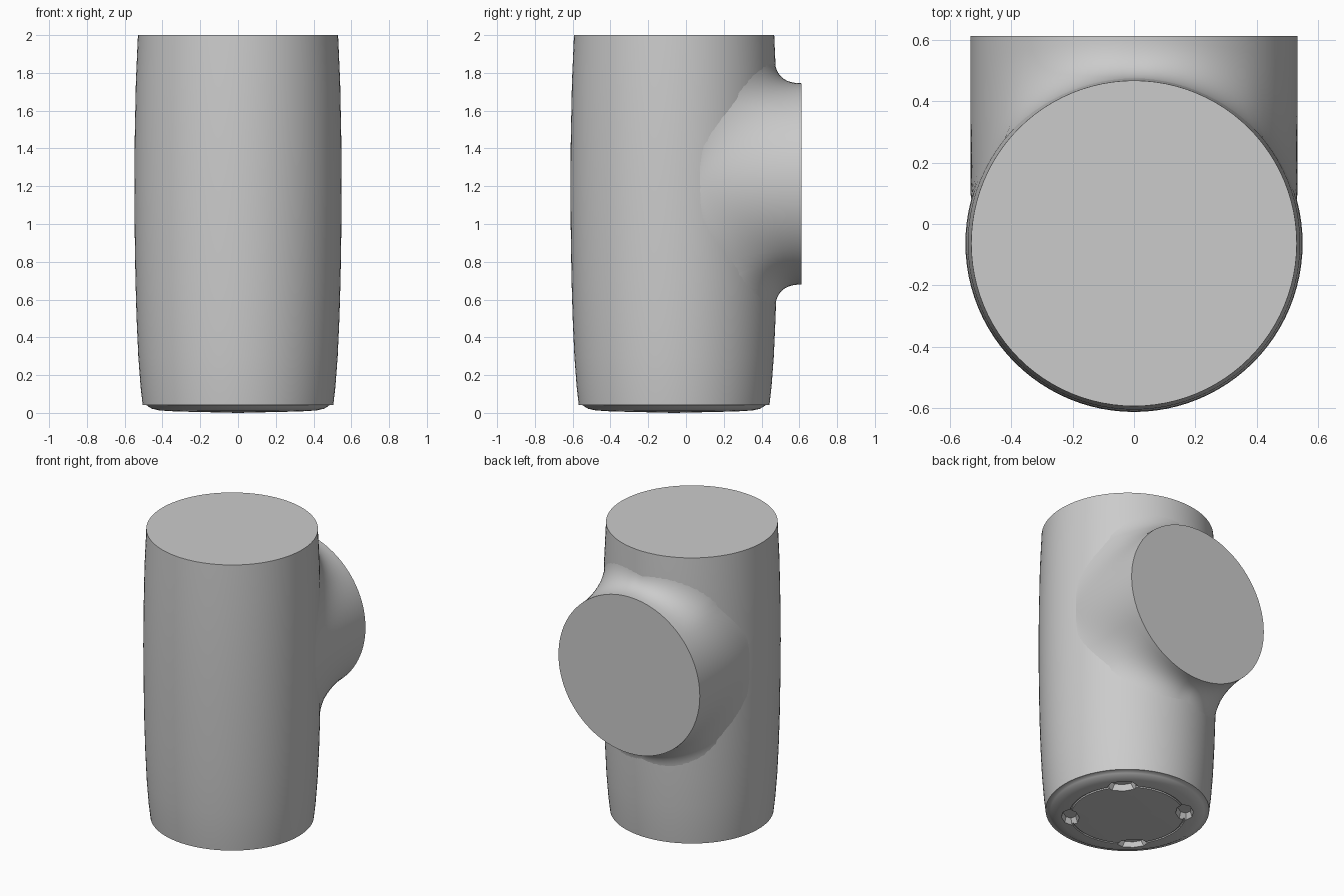
import bpy, bmesh
from math import sin, cos, pi, sqrt, radians

if "Cube" in bpy.data.objects:
    bpy.data.objects.remove(bpy.data.objects["Cube"])

CY = -0.063            # y of the upright axis
YF = 0.612             # plane of the side opening
ZC, RB = 1.2125, 0.5325  # side branch centre height and radius
SIDES = [(0.505, 0.043), (0.516, 0.14), (0.528, 0.3), (0.537, 0.5), (0.543, 0.7),
         (0.547, 0.95), (0.549, 1.2), (0.547, 1.45), (0.541, 1.75), (0.53, 2.0)]
BASE = [(0.347, 0.008), (0.350, 0.016), (0.357, 0.016), (0.360, 0.009),
        (0.42, 0.014), (0.455, 0.022), (0.475, 0.034), (0.485, 0.041)]


def add_object(name, bm):
    bmesh.ops.recalc_face_normals(bm, faces=bm.faces)
    mesh = bpy.data.meshes.new(name)
    bm.to_mesh(mesh)
    bm.free()
    ob = bpy.data.objects.new(name, mesh)
    bpy.context.collection.objects.link(ob)
    return ob


def skin(name, rings, dome=None):
    """Bridge closed rings of points and cap both ends."""
    bm = bmesh.new()
    vs = [[bm.verts.new(p) for p in ring] for ring in rings]
    n = len(vs[0])
    for a, b in zip(vs, vs[1:]):
        for i in range(n):
            bm.faces.new((a[i], a[(i + 1) % n], b[(i + 1) % n], b[i]))
    bm.faces.new(vs[-1])
    if dome:
        c = bm.verts.new(dome)
        for i in range(n):
            bm.faces.new((c, vs[0][(i + 1) % n], vs[0][i]))
    else:
        bm.faces.new(vs[0])
    return add_object(name, bm)


def smooth(ob, angle=30):
    bpy.ops.object.select_all(action='DESELECT')
    ob.select_set(True)
    bpy.context.view_layer.objects.active = ob
    bpy.ops.object.shade_smooth_by_angle(angle=radians(angle))


def body_radius(z):
    for (r0, z0), (r1, z1) in zip(SIDES, SIDES[1:]):
        if z <= z1:
            return r0 + (r1 - r0) * (z - z0) / (z1 - z0)
    return SIDES[-1][0]


def body_y(x, z):
    return CY + sqrt(max(body_radius(z) ** 2 - x * x, 0))


# Upright barrel-shaped body with domed base
N = 96
body = skin("body", [[(r * cos(2 * pi * i / N), CY + r * sin(2 * pi * i / N), z)
                      for i in range(N)] for r, z in BASE + SIDES], (0, CY, 0))

# Four octagonal notches across the base ring
for k in range(4):
    a = pi / 4 + k * pi / 2
    bm = bmesh.new()
    bmesh.ops.create_cone(bm, cap_ends=True, segments=8, radius1=1.0, radius2=0.65, depth=0.06)
    for v in bm.verts:
        u, t = 0.355 + v.co.x * 0.065, v.co.y * 0.11
        v.co = (u * cos(a) - t * sin(a), CY + u * sin(a) + t * cos(a), v.co.z + 0.015)
    cutter = add_object("notch_cutter", bm)
    cutter.hide_render = True
    mod = body.modifiers.new("notch", 'BOOLEAN')
    mod.operation, mod.solver, mod.object = 'DIFFERENCE', 'EXACT', cutter
    bpy.context.view_layer.objects.active = body
    bpy.ops.object.modifier_apply(modifier=mod.name)
    bpy.data.objects.remove(cutter)
smooth(body)

# Side branch: flat round end, flaring by a fillet into the body
M, STEPS = 96, 12
rings = [[] for _ in range(STEPS + 2)]
for i in range(M):
    t = 2 * pi * i / M
    c, s = cos(t), sin(t)
    rho = min(RB + 0.115 + 0.1 * abs(sin(2 * t)), 0.531 / max(abs(c), 1e-6))
    p0 = (RB * c, YF, ZC + RB * s)
    p1 = (p0[0], body_y(p0[0], p0[2]), p0[2])
    ex, ez = rho * c, ZC + rho * s
    p2 = (ex, body_y(ex, ez) - 0.003, ez)
    for j in range(STEPS + 1):
        q = j / STEPS
        w = ((1 - q) ** 2, 2 * q * (1 - q), q * q)
        rings[j].append([w[0] * a + w[1] * b + w[2] * d for a, b, d in zip(p0, p1, p2)])
    rings[-1].append((ex * 0.8, p2[1] - 0.1, ZC + (ez - ZC) * 0.9))
branch = skin("side_branch", rings)
smooth(branch, 40)
